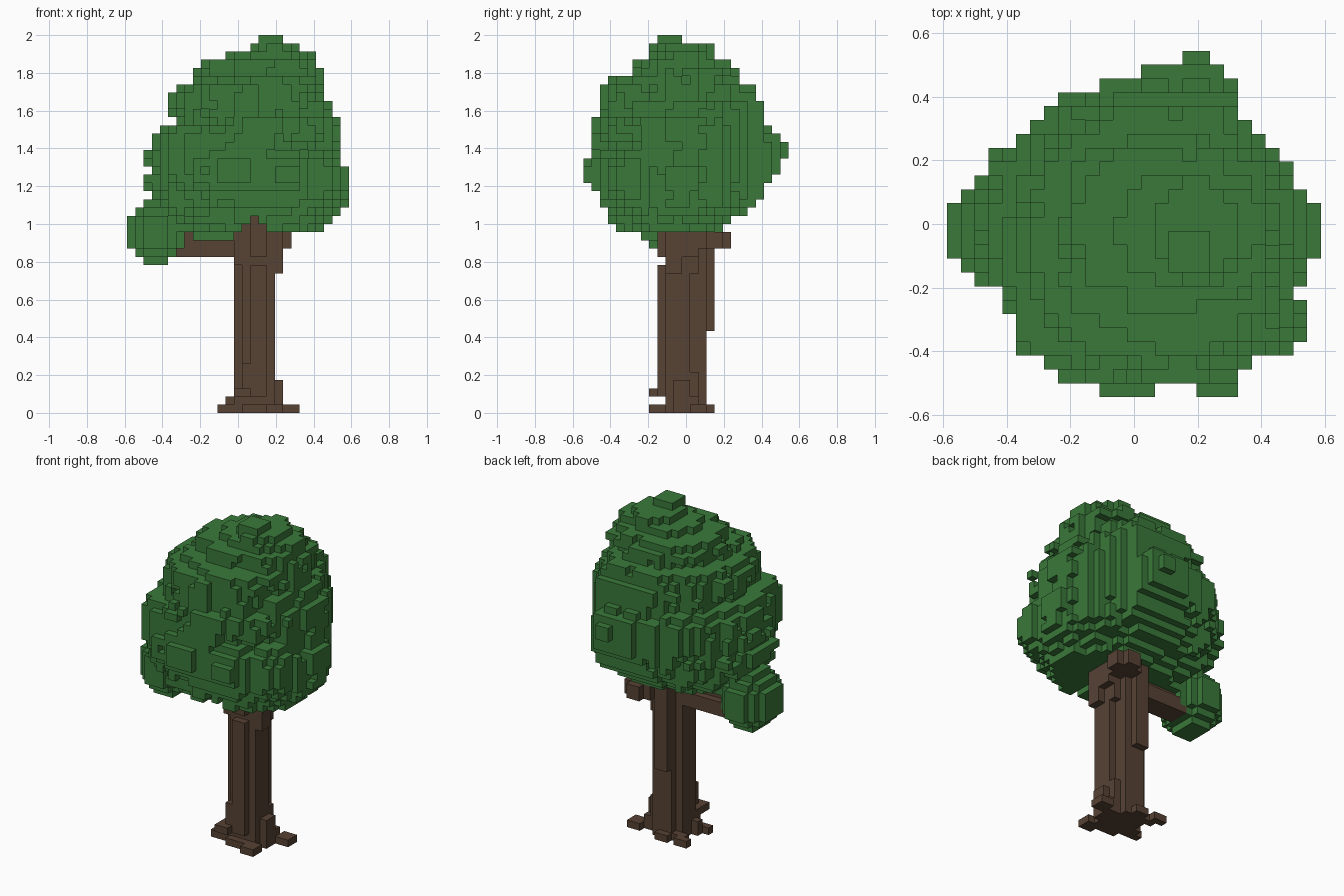
import bpy, bmesh, math
from mathutils import Vector, noise

if "Cube" in bpy.data.objects:
    bpy.data.objects.remove(bpy.data.objects["Cube"], do_unlink=True)

S = 2 / 46  # block size


def material(name, rgb):
    m = bpy.data.materials.new(name)
    m.use_nodes = True
    col = (*rgb, 1)
    m.diffuse_color = col
    m.node_tree.nodes["Principled BSDF"].inputs["Base Color"].default_value = col
    return m


LEAF = material("leaf green", (0.042, 0.19, 0.042))
BARK = material("bark brown", (0.095, 0.054, 0.034))


def box(x0, x1, y0, y1, z0, z1):
    return {(x, y, z) for x in range(x0, x1 + 1)
            for y in range(y0, y1 + 1) for z in range(z0, z1 + 1)}


def in_ball(p, c, r):
    return sum(((a - b) / q) ** 2 for a, b, q in zip(p, c, r)) <= 1


def block_object(name, cells, mat, hidden_by=frozenset()):
    """Skin a set of block cells with the faces that are exposed."""
    bm = bmesh.new()
    verts = {}
    for c in cells:
        for axis in range(3):
            for side in (-1, 1):
                n = list(c)
                n[axis] += side
                if tuple(n) in cells or tuple(n) in hidden_by:
                    continue
                u, w = (axis + 1) % 3, (axis + 2) % 3
                ring = []
                for du, dw in ((-1, -1), (1, -1), (1, 1), (-1, 1)):
                    k = [2 * v for v in c]
                    k[axis] += side
                    k[u] += du
                    k[w] += dw
                    k = tuple(k)
                    if k not in verts:
                        verts[k] = bm.verts.new((k[0] * S / 2, k[1] * S / 2, (k[2] + 1) * S / 2))
                    ring.append(verts[k])
                bm.faces.new(ring if side > 0 else ring[::-1])
    me = bpy.data.meshes.new(name)
    bm.to_mesh(me)
    bm.free()
    me.materials.append(mat)
    ob = bpy.data.objects.new(name, me)
    bpy.context.collection.objects.link(ob)
    return ob


# Crown limits for each layer, from layer 22 upwards
X_MIN = [-6, -8, -9, -10, -10, -11, -11, -10, -11, -11, -10, -10,
         -9, -7, -8, -8, -8, -7, -5, -5, -4, -1, 2, 3]
X_MAX = [10, 11, 12, 13, 13, 13, 13, 13, 12, 12, 12, 12,
         12, 12, 11, 11, 10, 10, 10, 10, 9, 9, 7, 5]
Y_MIN = [-8, -9, -9, -10, -10, -11, -12, -12, -12, -11, -11, -11,
         -11, -11, -10, -10, -10, -10, -9, -6, -6, -4, -4, -3]
Y_MAX = [4, 5, 7, 8, 9, 9, 10, 11, 12, 12, 12, 12,
         10, 9, 9, 9, 8, 8, 6, 6, 5, 3, 3, -1]
# Plan outline of the crown, from y = -12 to y = 12
PLAN_MIN = [-2, -5, -6, -8, -8, -8, -9, -9, -11, -12, -13, -13, -13,
            -13, -12, -11, -10, -10, -8, -7, -6, -5, -2, 1, 4]
PLAN_MAX = [7, 7, 8, 11, 12, 12, 12, 11, 12, 12, 13, 13, 13,
            13, 12, 11, 11, 10, 9, 8, 7, 7, 7, 6, 5]
# Extra bulges: centre and radius
BULGES = [((9.5, -6, 28), 3.7), ((6, -9, 28), 3.6), ((-0.5, -9.5, 29), 3.6),
          ((5, 8, 28), 3.9), ((5, 7, 36), 3.6), ((4.5, 9.5, 31.5), 2.8),
          ((-5.5, -6.5, 31), 4.3)]

crown = set()
for i, (x0, x1, y0, y1) in enumerate(zip(X_MIN, X_MAX, Y_MIN, Y_MAX)):
    z = 22 + i
    for x, y, _ in box(x0, x1, y0, y1, z, z):
        if not PLAN_MIN[y + 12] <= x <= PLAN_MAX[y + 12]:
            continue
        if y == -12 and 2 <= x <= 4:
            continue
        # notch that bares the trunk top
        if z <= 23 and y < 0 and abs(x - 2) <= 23 - z:
            continue
        u = abs(x - (x0 + x1) / 2) / ((x1 - x0 + 1) / 2)
        v = abs(y - (y0 + y1) / 2) / ((y1 - y0 + 1) / 2)
        rough = 0.36 * noise.noise(Vector((x * 0.53, y * 0.53, z * 0.43)))
        if u * u + v * v <= 0.96 + rough or min(u, v) < 0.12 or any(
                in_ball((x, y, z), c, (r, r, r)) for c, r in BULGES):
            crown.add((x, y, z))
crown |= box(-5, -1, -5, -3, 21, 21) | box(-7, -5, -3, 1, 22, 24)

# Small leaf clump on the side branch
clump = {p for p in box(-13, -7, -4, 3, 18, 25)
         if in_ball(p, (-10, -0.5, 21.5), (3.65, 4.1, 4.1))} - crown

# Fluted trunk: outer columns of blocks stop and start at their own heights
trunk = set()
for x, y, _ in box(0, 4, -3, 2, 0, 0):
    if ((x - 2) / 2.5) ** 2 + ((y + 0.5) / 3.1) ** 2 <= 1:
        trunk |= box(x, x, y, y, 2 if y == -3 else 0, 24)
trunk -= box(1, 3, -3, -3, 18, 18)
trunk -= box(1, 1, -3, -3, 6, 24) | box(0, 0, -2, -2, 3, 17) | box(4, 4, 1, 1, 5, 16)
trunk |= box(1, 2, 3, 3, 10, 24)
trunk |= box(5, 5, -2, -1, 17, 21) | box(5, 5, 0, 1, 19, 21)   # flare under the crown
trunk |= box(3, 5, 2, 4, 20, 21) | box(6, 6, 3, 4, 20, 21)     # broken branch stub
trunk |= box(4, 5, 5, 5, 20, 21)
trunk -= crown

# Side branch
branch = box(-7, -1, -1, 1, 19, 20) | box(-6, -1, -1, 0, 21, 21)
branch -= clump | crown | trunk

# Spreading roots
roots = set()
for b in ((-2, -1, -2, -2, 0, 0), (-1, -1, -1, -1, 0, 1), (0, 0, -2, 1, 0, 2),
          (-2, -1, 3, 3, 0, 0), (-1, 0, 2, 2, 0, 0), (1, 2, 3, 3, 0, 0),
          (5, 5, -1, 1, 0, 1), (5, 5, -1, 0, 2, 3), (6, 7, 1, 2, 0, 0),
          (4, 5, -4, -3, 0, 0), (1, 3, -3, -3, 0, 0), (4, 4, -2, -2, 0, 2),
          (0, 1, -4, -3, 2, 2)):
    roots |= box(*b)
roots -= trunk

wood = trunk | branch | roots
block_object("crown", crown, LEAF, clump)
block_object("side_leaf_clump", clump, LEAF, crown)
block_object("trunk", trunk, BARK, wood)
block_object("side_branch", branch, BARK, wood)
block_object("roots", roots, BARK, wood)
